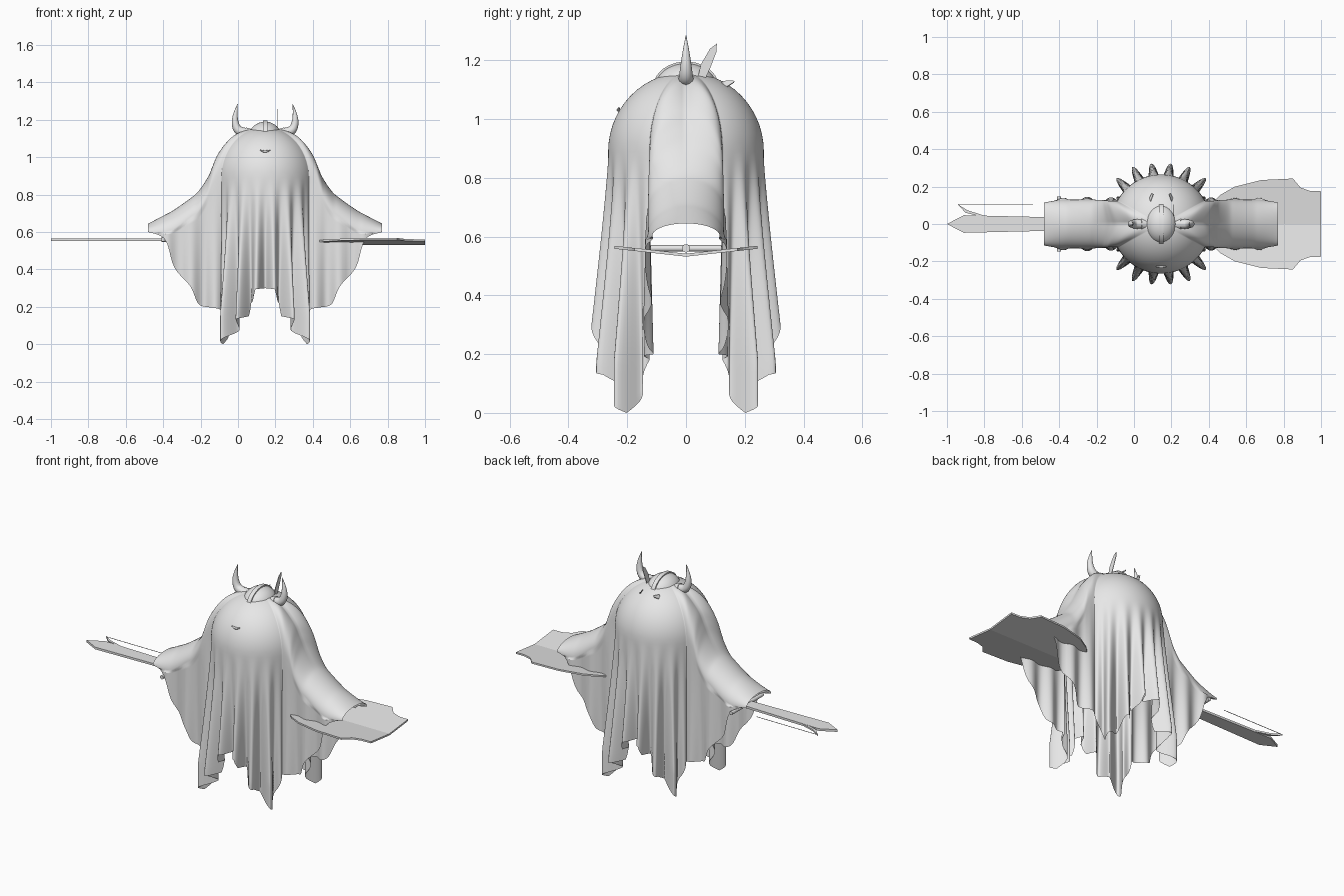
import bpy, bmesh, math
from mathutils import Vector

if "Cube" in bpy.data.objects:
    bpy.data.objects.remove(bpy.data.objects["Cube"])

CX = 0.145                                   # body axis in x
grey = bpy.data.materials.new("light_grey")
grey.diffuse_color = (0.8, 0.8, 0.8, 1)
grey.use_nodes = True
grey.node_tree.nodes["Principled BSDF"].inputs["Base Color"].default_value = grey.diffuse_color


def finish(ob, angle=40):
    ob.data.materials.clear()
    ob.data.materials.append(grey)
    bpy.ops.object.select_all(action='DESELECT')
    ob.select_set(True)
    bpy.context.view_layer.objects.active = ob
    bpy.ops.object.shade_smooth_by_angle(angle=math.radians(angle))
    return ob


def from_bmesh(name, bm, angle=40):
    me = bpy.data.meshes.new(name)
    bmesh.ops.recalc_face_normals(bm, faces=bm.faces)
    bm.to_mesh(me)
    bm.free()
    ob = bpy.data.objects.new(name, me)
    bpy.context.collection.objects.link(ob)
    return finish(ob, angle)


def prism(name, pts, offset):
    """Flat outline pushed along an offset."""
    bm = bmesh.new()
    f = bm.faces.new([bm.verts.new(p) for p in pts])
    ext = bmesh.ops.extrude_face_region(bm, geom=[f], use_keep_orig=True)
    bmesh.ops.translate(bm, vec=Vector(offset),
                        verts=[v for v in ext['geom'] if isinstance(v, bmesh.types.BMVert)])
    return from_bmesh(name, bm, 20)


def tube(name, pts, radii):
    """Round sweep with changing radius."""
    cu = bpy.data.curves.new(name, 'CURVE')
    cu.dimensions = '3D'
    cu.bevel_depth = 1
    cu.bevel_resolution = 4
    cu.use_fill_caps = True
    sp = cu.splines.new('NURBS')
    sp.points.add(len(pts) - 1)
    for p, co, r in zip(sp.points, pts, radii):
        p.co = (*co, 1)
        p.radius = r
    sp.use_endpoint_u = True
    sp.order_u = 3
    sp.resolution_u = 8
    ob = bpy.data.objects.new(name, cu)
    bpy.context.collection.objects.link(ob)
    bpy.ops.object.select_all(action='DESELECT')
    ob.select_set(True)
    bpy.context.view_layer.objects.active = ob
    bpy.ops.object.convert(target='MESH')
    return finish(bpy.context.object, 60)


def lookup(table, x):
    for (a, va), (b, vb) in zip(table, table[1:]):
        if x <= b:
            return va + (vb - va) * (x - a) / (b - a)
    return table[-1][1]


def catmull(p0, p1, p2, p3, t):
    return [0.5 * (2*b + (c-a)*t + (2*a-5*b+4*c-d)*t*t + (3*b-a-3*c+d)*t**3)
            for a, b, c, d in zip(p0, p1, p2, p3)]


# --- draped sheet: one quarter, mirrored in x and y ---
R, PHI = 0.265, 62
hem_body = [(0, .30), (9, .295), (12, .24), (18, .22), (20, .15), (29, .13),
            (33, .09), (48, 0), (56, .10), (PHI, .18)]
# ridge x, drop x, drop y, shoulder height, ridge z, hem z
arm = [(0, .234, .124, .27, 1.16, .18), (.12, .25, .124, .24, 1.132, .19),
       (.22, .28, .125, .19, 1.046, .195), (.265, .30, .127, .165, .97, .198),
       (.30, .32, .128, .14, .90, .20), (.355, .36, .13, .12, .82, .22),
       (.40, .40, .13, .11, .78, .31), (.485, .485, .13, .11, .72, .41),
       (.535, .535, .13, .10, .692, .56), (.625, .625, .115, .045, .645, .60)]
columns = []                                 # (key values, angle or None)
for i in range(63):
    phi = PHI * i / 62
    a = math.radians(phi)
    columns.append(((0, R*math.sin(a), R*math.cos(a), .27, 1.16, lookup(hem_body, phi)), phi))
for i in range(len(arm) - 1):
    q = [arm[max(i-1, 0)], arm[i], arm[i+1], arm[min(i+2, len(arm)-1)]]
    for k in range(1, 6):
        columns.append((catmull(*q, k / 5), None))

bm = bmesh.new()
grid = []
for (sx, px, py, h, zr, hem), phi in columns:
    h = min(h, zr - hem - 0.002)
    zd = zr - h
    col = []
    for j in range(15):                      # over the top
        a = math.pi / 2 * j / 14
        s = math.sin(a)
        col.append((sx + (px - sx)*s, py*s, zd + h*math.cos(a)))
    for j in range(1, 29):                   # hanging part with folds
        z = zd + (hem - zd) * j / 28
        g = min(max((.89 - z) / .6, 0), 1.2)
        if phi is not None:
            fade = min(1, (PHI - phi) / 12)
            fold = -math.cos(2 * math.pi * phi / 17.7)
            m = 1 + fade * (.02*g + .042*fold*g**1.2) / R
            col.append((px*m, py*m, z))
        else:
            w = math.sin((px - .234) * 2 * math.pi / .13)
            col.append((px, py + .016*g*w, z))
    grid.append([bm.verts.new(p) for p in col])
for c0, c1 in zip(grid, grid[1:]):
    for j in range(len(c0) - 1):
        bm.faces.new((c0[j], c0[j+1], c1[j+1], c1[j]))
for v in bm.verts:                           # close the mirror seams exactly
    if abs(v.co.x) < 1e-4:
        v.co.x = 0
    if abs(v.co.y) < 1e-4:
        v.co.y = 0
bmesh.ops.remove_doubles(bm, verts=bm.verts, dist=1e-5)
bmesh.ops.recalc_face_normals(bm, faces=bm.faces)
if sum(f.normal.z for f in bm.faces) < 0:
    bmesh.ops.reverse_faces(bm, faces=bm.faces)
for axis in (0, 1):
    dup = bmesh.ops.duplicate(bm, geom=bm.verts[:] + bm.edges[:] + bm.faces[:])['geom']
    for v in dup:
        if isinstance(v, bmesh.types.BMVert):
            v.co[axis] *= -1
    bmesh.ops.reverse_faces(bm, faces=[f for f in dup if isinstance(f, bmesh.types.BMFace)])
    bmesh.ops.remove_doubles(bm, verts=bm.verts, dist=1e-5)
sheet = from_bmesh("draped_sheet", bm, 80)
sheet.location.x = CX

# --- helmet: cap, crest band, two horns ---
bpy.ops.mesh.primitive_uv_sphere_add(segments=32, ring_count=16, location=(CX, 0, 1.11))
cap = bpy.context.object
cap.name = "helmet_cap"
cap.scale = (.087, .105, .08)
finish(cap)
bpy.ops.mesh.primitive_cylinder_add(vertices=40, radius=1, depth=1, location=(CX, 0, 1.11),
                                    rotation=(0, math.pi / 2, 0))
crest = bpy.context.object
crest.name = "helmet_crest"
crest.scale = (.086, .111, .024)
finish(crest)
for side, label in ((-1, "left"), (1, "right")):
    path = [(.08, 1.125), (.115, 1.13), (.155, 1.15), (.165, 1.22), (.147, 1.285)]
    tube(label + "_horn", [(CX + side*x, 0, z) for x, z in path],
         [.027, .027, .023, .014, .001])
    tube(label + "_horn_collar", [(CX + side*x, 0, z) for x, z in
                                  ((.085, 1.122), (.10, 1.126), (.112, 1.13))], [.031] * 3)

# --- face marks and plume ---
tube("mouth", [(CX + x, -.232 + abs(x)*.15, z) for x, z in
               ((-.027, 1.039), (-.013, 1.031), (.013, 1.031), (.027, 1.039))],
     [.002, .006, .006, .002])
for s in (-1, 1):
    prism("back_slit", [(CX + s*.068, .125, 1.10), (CX + s*.05, .162, 1.123),
                        (CX + s*.042, .155, 1.127), (CX + s*.055, .12, 1.125)], (0, .004, .005))
prism("plume", [(.21, y, z) for y, z in ((.04, 1.14), (.05, 1.185), (.082, 1.24), (.105, 1.257),
                                         (.104, 1.23), (.085, 1.18), (.065, 1.135))], (.003, 0, 0))

# --- sword in the left sleeve ---
prism("sword_blade", [(x, y, .553) for x, y in
                      ((-1, 0), (-.91, .047), (-.40, .035), (-.40, -.035), (-.91, -.047))],
      (0, 0, .013))
tube("sword_guard", [(-.40, y, .56) for y in (-.148, 0, .148)], [.011] * 3)
tube("sword_grip", [(x, 0, .56) for x in (-.41, -.35, -.28)], [.014] * 3)
prism("blade_hook", [(x, y, .555) for x, y in
                     ((-.945, .107), (-.89, .073), (-.80, .045), (-.80, .035), (-.90, .06))],
      (0, 0, .01))
prism("hook_line", [(x, y, .56) for x, y in
                    ((-.94, .104), (-.54, .104), (-.54, .107), (-.94, .107))], (0, 0, .002))

# --- keeled shield in the right sleeve, two mirrored halves ---
half = [(.36, 0), (.40, .09), (.46, .155), (.54, .20), (.68, .235), (.85, .243),
        (.89, .195), (.94, .177), (1, .175), (1, 0)]
for s, label in ((-1, "front"), (1, "back")):
    prism("shield_" + label, [(x, s*y, .532 + .11*y) for x, y in half], (0, 0, .01))
